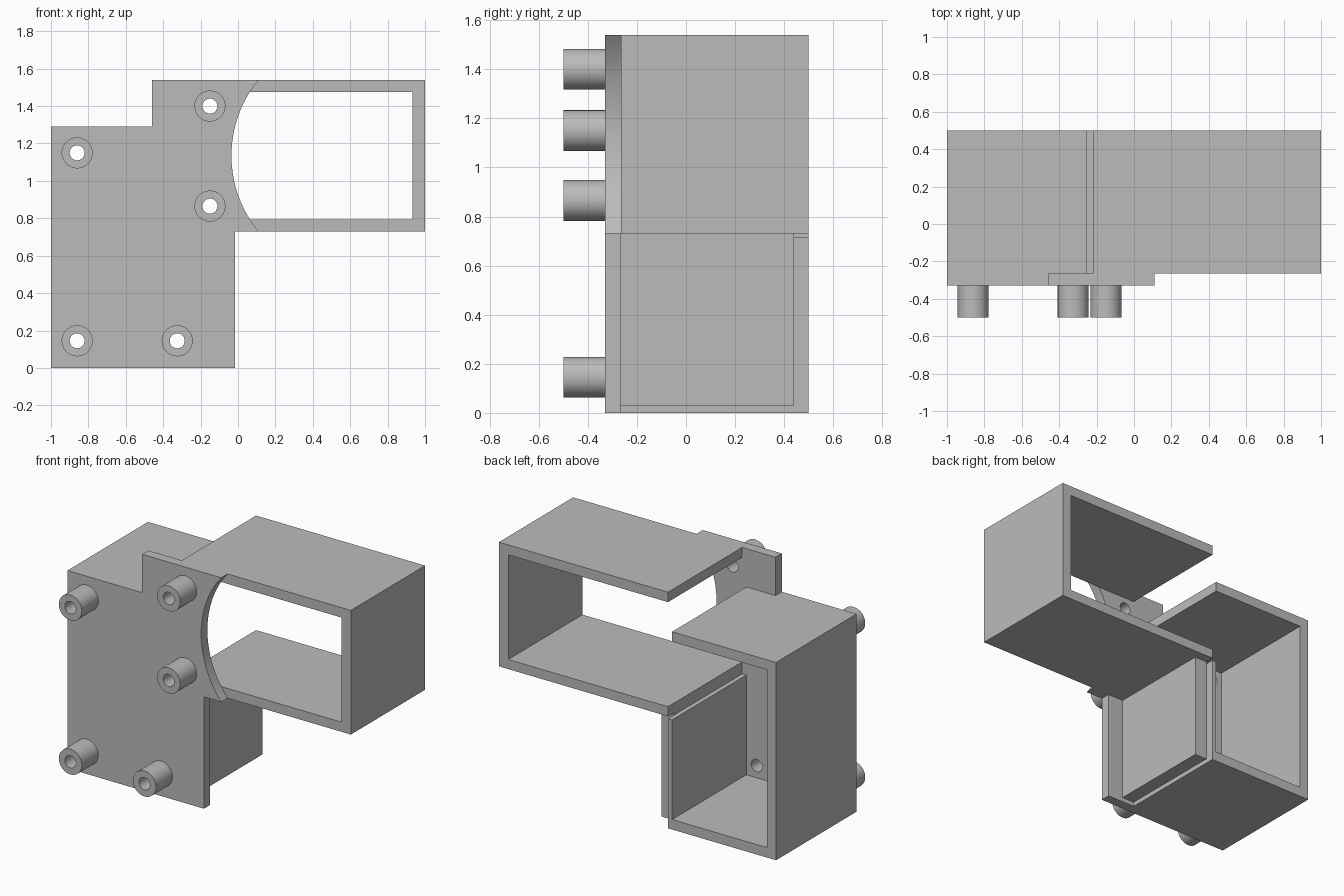
import bpy, bmesh, math

cube = bpy.data.objects.get("Cube")
if cube:
    bpy.data.objects.remove(cube, do_unlink=True)

gray = bpy.data.materials.new("plain_gray")
gray.use_nodes = True
gray.diffuse_color = (0.5, 0.5, 0.5, 1)
gray.node_tree.nodes["Principled BSDF"].inputs["Base Color"].default_value = (0.5, 0.5, 0.5, 1)

FRONT, PLATE_BACK, BACK = -0.33, -0.265, 0.5


def circle(cx, cz, r, n=48):
    return [(cx + r * math.cos(2 * math.pi * i / n),
             cz + r * math.sin(2 * math.pi * i / n)) for i in range(n)]


def rect(x0, z0, x1, z1):
    return [(x0, z0), (x1, z0), (x1, z1), (x0, z1)]


def extrude_profile(name, loops, y0, y1, smooth=False):
    """Extrude an x-z outline (further loops are holes) from y0 to y1."""
    curve = bpy.data.curves.new(name + "_profile", 'CURVE')
    curve.dimensions = '2D'
    curve.fill_mode = 'BOTH'
    curve.extrude = (y1 - y0) / 2
    for loop in loops:
        spline = curve.splines.new('POLY')
        spline.points.add(len(loop) - 1)
        for p, (x, z) in zip(spline.points, loop):
            p.co = (x, z, 0, 1)
        spline.use_cyclic_u = True
    temp = bpy.data.objects.new(name + "_temp", curve)
    bpy.context.collection.objects.link(temp)
    deps = bpy.context.evaluated_depsgraph_get()
    mesh = bpy.data.meshes.new_from_object(temp.evaluated_get(deps))
    bpy.data.objects.remove(temp, do_unlink=True)
    bpy.data.curves.remove(curve)

    bm = bmesh.new()
    bm.from_mesh(mesh)
    for v in bm.verts:
        x, z, d = v.co
        v.co = (x, (y0 + y1) / 2 - d, z)
    bmesh.ops.remove_doubles(bm, verts=bm.verts, dist=0.0001)
    bmesh.ops.recalc_face_normals(bm, faces=bm.faces)
    for f in bm.faces:
        f.smooth = False
    bm.to_mesh(mesh)
    bm.free()
    mesh.name = name
    mesh.materials.clear()
    mesh.materials.append(gray)
    obj = bpy.data.objects.new(name, mesh)
    bpy.context.collection.objects.link(obj)
    if smooth:
        bpy.ops.object.select_all(action='DESELECT')
        obj.select_set(True)
        bpy.context.view_layer.objects.active = obj
        bpy.ops.object.shade_smooth_by_angle(angle=math.radians(30))
    return obj


# Mounting plate with a concave right edge and screw holes
bosses = [(-0.86, 1.15), (-0.15, 1.4), (-0.15, 0.865), (-0.86, 0.145), (-0.325, 0.145)]
HOLE, BOSS = 0.04, 0.083
radius, cx, cz = 0.638, 0.603, 1.135
half = math.asin(0.405 / radius)
steps = 32
arc = [(cx - radius * math.cos(a), cz + radius * math.sin(a))
       for a in (half * (2 * i / steps - 1) for i in range(steps + 1))]
outline = ([(-1, 0), (-0.015, 0), (-0.015, 0.73)] + arc
           + [(-0.46, 1.54), (-0.46, 1.29), (-1, 1.29)])
extrude_profile("mounting_plate", [outline] + [circle(x, z, HOLE) for x, z in bosses],
                FRONT, PLATE_BACK, smooth=True)

# Hollow screw bosses
for i, (x, z) in enumerate(bosses, 1):
    extrude_profile(f"screw_boss_{i}", [circle(x, z, BOSS), circle(x, z, HOLE)],
                    -0.5, FRONT, smooth=True)

# Tall housing, open at the back and at the upper side
extrude_profile("tall_housing", [[
    (-1, 0), (-0.22, 0), (-0.22, 0.715), (-0.25, 0.715), (-0.25, 0.065),
    (-0.935, 0.065), (-0.935, 1.225), (-0.25, 1.225), (-0.25, 1.29), (-1, 1.29)]],
    PLATE_BACK, BACK)

# Side sleeve, open at front, back and inner end
extrude_profile("side_sleeve", [[
    (-0.22, 0.73), (1, 0.73), (1, 1.54), (-0.22, 1.54),
    (-0.22, 1.475), (0.932, 1.475), (0.932, 0.793), (-0.22, 0.793)]],
    PLATE_BACK, BACK)

# Thick support block under the sleeve
extrude_profile("support_block", [rect(-0.22, 0.03, -0.13, 0.73)], PLATE_BACK, 0.44)
